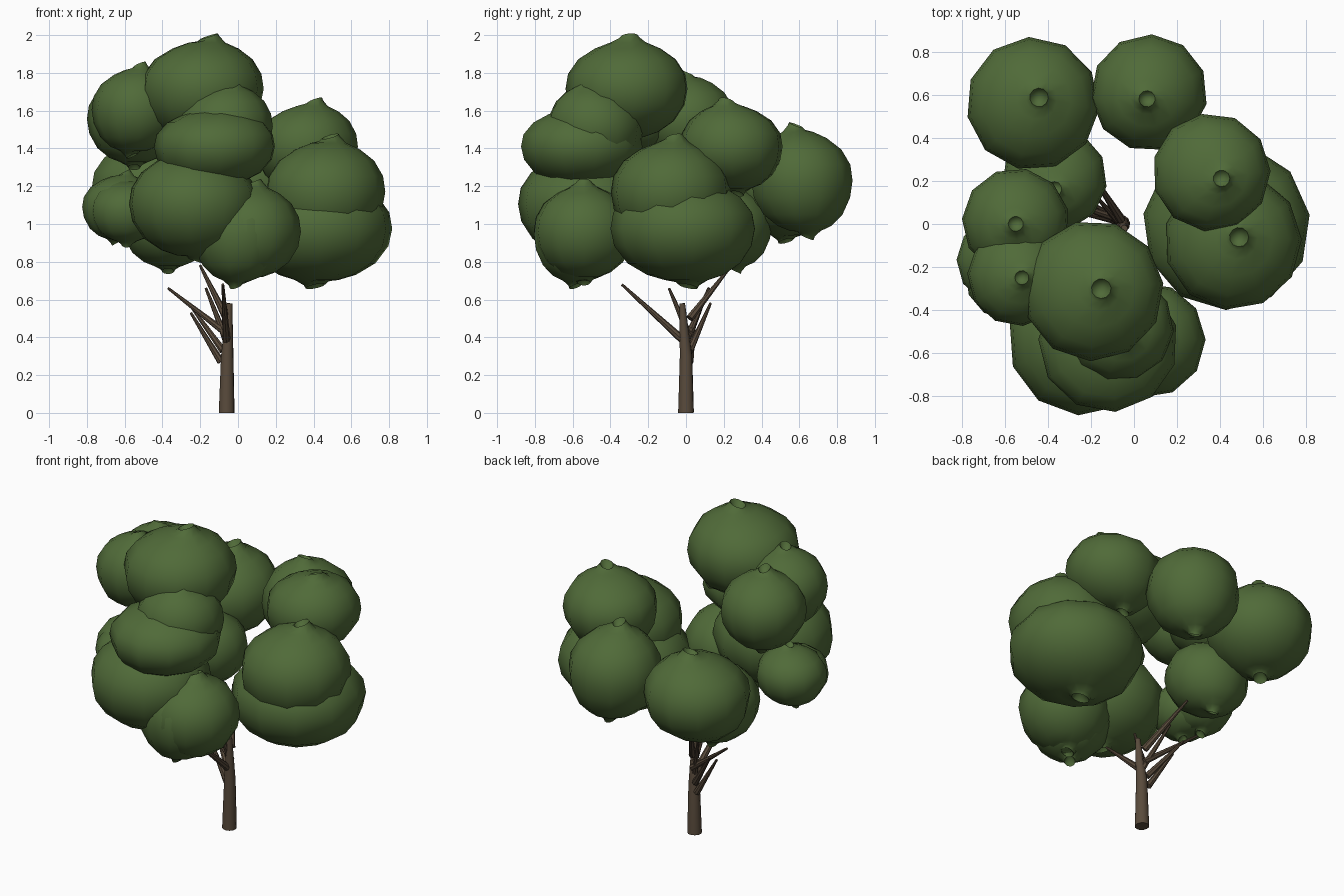
import bpy, math
from mathutils import Vector

if "Cube" in bpy.data.objects:
    bpy.data.objects.remove(bpy.data.objects["Cube"])

def material(name, col):
    m = bpy.data.materials.new(name)
    m.diffuse_color = (*col, 1)
    m.use_nodes = True
    m.node_tree.nodes["Principled BSDF"].inputs["Base Color"].default_value = m.diffuse_color
    return m

GREEN = material("leaf_green", (0.08, 0.145, 0.04))
BROWN = material("bark_brown", (0.1, 0.07, 0.045))

def make(name, verts, faces, mat, angle):
    me = bpy.data.meshes.new(name)
    me.from_pydata(verts, [], faces)
    me.materials.append(mat)
    ob = bpy.data.objects.new(name, me)
    bpy.context.collection.objects.link(ob)
    bpy.ops.object.select_all(action='DESELECT')
    ob.select_set(True)
    bpy.context.view_layer.objects.active = ob
    bpy.ops.object.shade_smooth_by_angle(angle=math.radians(angle))
    return ob

# lathe profile of a leaf clump: radius, height 0..1; onion crown and pinched base
PROFILE = [(0.13, 0.0), (0.17, 0.03), (0.3, 0.055), (0.53, 0.10), (0.78, 0.2),
           (0.95, 0.35), (1.0, 0.5), (0.96, 0.64), (0.8, 0.775), (0.54, 0.875),
           (0.3, 0.93), (0.18, 0.965), (0.14, 0.99)]

def clump(name, x, y, r, z0, z1, dx=0.02, dy=0.0, n=11):
    """dx, dy: how far the crown sits off the centre (the base leans the other way)."""
    verts, faces = [], []
    lean = math.atan2(dy, dx)
    turn = 1.7 * x + 2.3 * y
    for pr, ph in PROFILE:
        off = (2 * ph - 1) ** 3
        for i in range(n):
            a = math.tau * i / n + turn
            tip = 0.015 * math.cos(a - lean) if ph > 0.95 or ph < 0.04 else 0
            verts.append((x + off * dx + pr * r * math.cos(a),
                          y + off * dy + pr * r * math.sin(a),
                          z0 + (z1 - z0) * ph + tip))
    rows = len(PROFILE)
    for j in range(rows - 1):
        for i in range(n):
            k = (i + 1) % n
            faces.append((j * n + i, j * n + k, (j + 1) * n + k, (j + 1) * n + i))
    # dimpled ends
    for row, d in ((0, 0.12), (rows - 1, -0.12)):
        ring = verts[row * n:row * n + n]
        c = sum((Vector(v) for v in ring), Vector()) / n
        verts.append((c.x, c.y, c.z + d * (z1 - z0)))
        m = len(verts) - 1
        for i in range(n):
            k = (i + 1) % n
            f = (row * n + i, row * n + k, m)
            faces.append(f[::-1] if row == 0 else f)
    return make(name, verts, faces, GREEN, 60)

# leaf clumps: centre x, y, radius, bottom z, top z, crown offset
CLUMPS = [
    (-0.47, 0.56, 0.31, 0.91, 1.48, 0.03, 0.03),
    (0.07, 0.61, 0.272, 0.93, 1.53, -0.01, -0.03),
    (0.36, 0.24, 0.275, 1.16, 1.66, 0.05, -0.03),
    (0.43, -0.01, 0.39, 0.67, 1.28, 0.02, -0.02),
    (0.46, -0.08, 0.32, 0.87, 1.47, 0.03, 0.02),
    (-0.55, 0.01, 0.25, 1.30, 1.81, 0.0, -0.01),
    (-0.54, -0.24, 0.235, 1.36, 1.85, 0.02, -0.01),
    (-0.19, -0.31, 0.328, 1.43, 2.0, 0.04, 0.01),
    (-0.07, -0.48, 0.255, 1.27, 1.76, 0.04, -0.05),
    (-0.12, -0.55, 0.325, 1.18, 1.64, 0.03, 0.0),
    (-0.235, -0.54, 0.35, 0.80, 1.41, -0.02, 0.0),
    (0.01, -0.565, 0.25, 0.67, 1.22, 0.02, 0.02),
    (0.065, -0.54, 0.268, 0.69, 1.23, 0.02, 0.0),
    (-0.62, -0.17, 0.205, 0.90, 1.28, 0.02, 0.0),
    (-0.59, -0.25, 0.195, 0.89, 1.25, 0.0, 0.02),
    (-0.37, 0.21, 0.245, 0.75, 1.24, 0.0, -0.05),
]
for i, c in enumerate(CLUMPS):
    clump(f"leaf_clump_{i + 1}", *c)

# tapered round limbs through a few points
def limb(name, pts, radii, n=10):
    verts, faces = [], []
    pts = [Vector(p) for p in pts]
    q = (pts[-1] - pts[0]).to_track_quat('Z', 'Y')
    for p, r in zip(pts, radii):
        for i in range(n):
            a = math.tau * i / n
            verts.append(p + q @ Vector((r * math.cos(a), r * math.sin(a), 0)))
    for j in range(len(pts) - 1):
        for i in range(n):
            k = (i + 1) % n
            faces.append((j * n + i, j * n + k, (j + 1) * n + k, (j + 1) * n + i))
    faces.append(tuple(range(n))[::-1])
    faces.append(tuple(range((len(pts) - 1) * n, len(pts) * n)))
    return make(name, verts, faces, BROWN, 40)

# trunk
limb("trunk", [(-0.06, 0, 0), (-0.057, 0, 0.3), (-0.045, -0.02, 0.58)],
     [0.042, 0.033, 0.015], 12)

# branches: start, end, thickness
BRANCHES = [
    ((-0.06, -0.01, 0.38), (-0.08, -0.34, 0.68), 0.022),
    ((-0.06, 0.0, 0.45), (-0.08, -0.09, 0.66), 0.018),
    ((-0.06, 0.02, 0.42), (-0.37, 0.12, 0.66), 0.02),
    ((-0.06, 0.02, 0.5), (-0.2, 0.24, 0.78), 0.022),
    ((-0.09, 0.02, 0.27), (-0.25, 0.05, 0.53), 0.02),
    ((-0.08, 0.02, 0.33), (-0.26, 0.13, 0.58), 0.02),
    ((-0.06, 0.0, 0.38), (-0.17, 0.12, 0.66), 0.02),
]
for i, (a, b, r) in enumerate(BRANCHES):
    limb(f"branch_{i + 1}", [a, b], [r, 0.007], 8)
